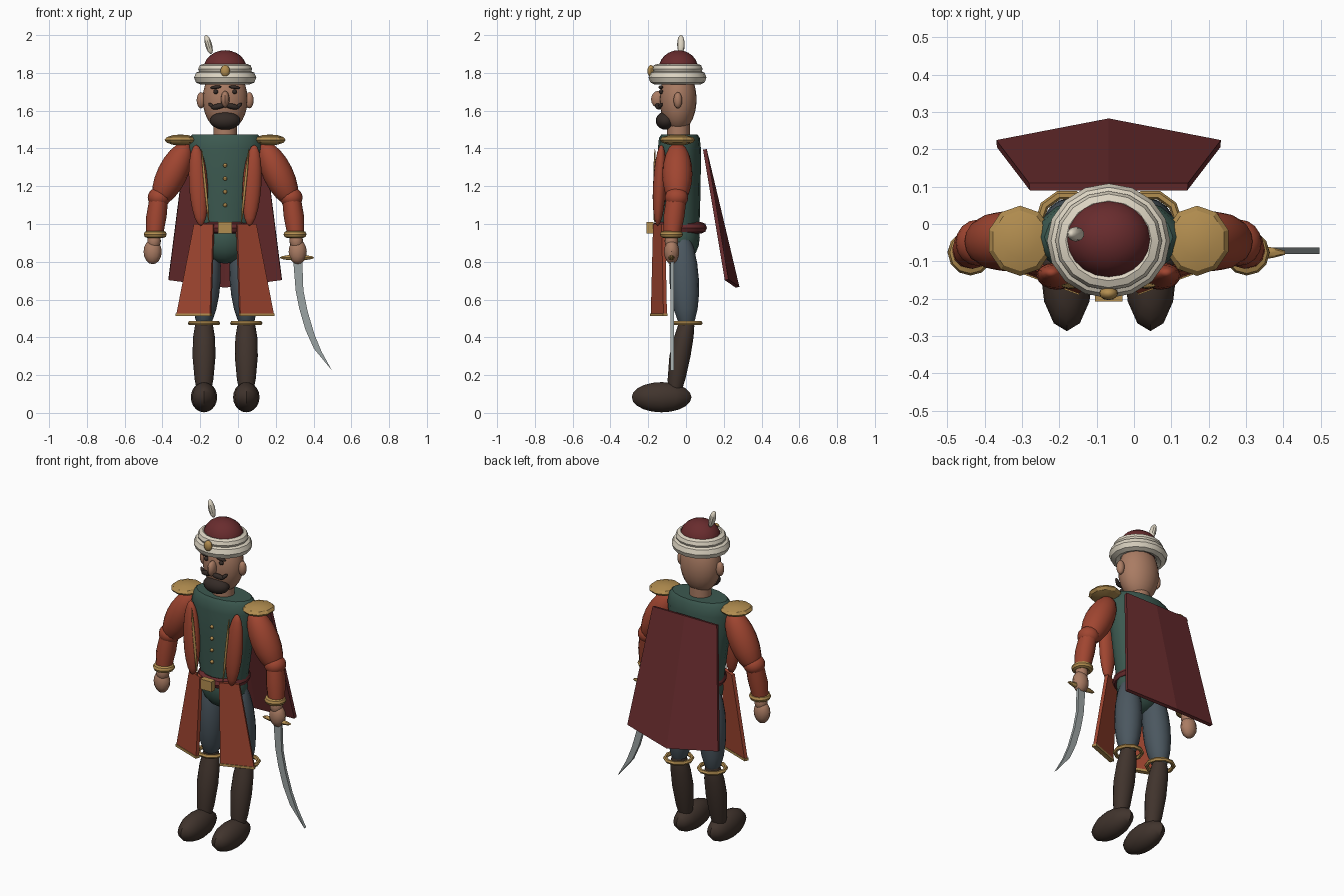
import bpy
import bmesh
import math
from mathutils import Vector, Matrix

if "Cube" in bpy.data.objects:
    bpy.data.objects.remove(bpy.data.objects["Cube"], do_unlink=True)

MID = Vector((-0.068, 0, 0))  # body axis, all x below are measured from it


def paint(name, r, g, b):
    m = bpy.data.materials.new(name)
    m.use_nodes = True
    m.diffuse_color = (r, g, b, 1)
    m.node_tree.nodes["Principled BSDF"].inputs["Base Color"].default_value = (r, g, b, 1)
    return m


red = paint("coat red", 0.35, 0.06, 0.03)
green = paint("vest green", 0.045, 0.10, 0.08)
gold = paint("gold", 0.45, 0.27, 0.08)
white = paint("turban white", 0.72, 0.66, 0.54)
maroon = paint("maroon", 0.14, 0.025, 0.027)
skin = paint("skin", 0.40, 0.20, 0.125)
brown = paint("boot brown", 0.052, 0.034, 0.026)
slate = paint("trouser slate", 0.07, 0.095, 0.115)
steel = paint("steel", 0.33, 0.37, 0.37)
dark = paint("hair dark", 0.035, 0.024, 0.02)


def finish(bm, name, mat, angle=35):
    bmesh.ops.recalc_face_normals(bm, faces=bm.faces)
    mesh = bpy.data.meshes.new(name)
    bm.to_mesh(mesh)
    bm.free()
    ob = bpy.data.objects.new(name, mesh)
    bpy.context.collection.objects.link(ob)
    mesh.materials.append(mat)
    for o in bpy.context.selected_objects:
        o.select_set(False)
    ob.select_set(True)
    bpy.context.view_layer.objects.active = ob
    if angle:
        bpy.ops.object.shade_smooth_by_angle(angle=math.radians(angle))
    return ob


def ball(name, mat, loc, radii, turn=None, seg=16, rings=10, angle=35):
    bm = bmesh.new()
    bmesh.ops.create_uvsphere(bm, u_segments=seg, v_segments=rings, radius=1)
    rot = turn or Matrix.Identity(4)
    bm.transform(Matrix.Translation(MID + Vector(loc)) @ rot @ Matrix.Diagonal((*radii, 1)))
    return finish(bm, name, mat, angle)


def limb(name, mat, a, b, width, depth=None):
    # ellipsoid whose poles lie at a and b
    a, b = Vector(a), Vector(b)
    d = b - a
    turn = Vector((0, 0, -1)).rotation_difference(d).to_matrix().to_4x4()
    return ball(name, mat, (a + b) / 2, (width, depth or width, d.length / 2), turn)


def loft(name, mat, rings, seg=16):
    # capped stack of ellipses: (x, y, z, x radius, y radius)
    bm = bmesh.new()
    rows = []
    for x, y, z, rx, ry in rings:
        turns = [math.tau * i / seg for i in range(seg)]
        rows.append([bm.verts.new(MID + Vector((x + rx * math.cos(t), y + ry * math.sin(t), z)))
                     for t in turns])
    for p, q in zip(rows, rows[1:]):
        for i in range(seg):
            j = (i + 1) % seg
            bm.faces.new((p[i], p[j], q[j], q[i]))
    bm.faces.new(rows[0])
    bm.faces.new(rows[-1])
    return finish(bm, name, mat)


def ring(name, mat, loc, major, minor, scale=(1, 1, 1), seg=16, sides=8):
    bpy.ops.mesh.primitive_torus_add(major_radius=major, minor_radius=minor,
                                     major_segments=seg, minor_segments=sides,
                                     location=MID + Vector(loc))
    ob = bpy.context.object
    ob.name = name
    ob.scale = scale
    ob.data.materials.append(mat)
    bpy.ops.object.shade_smooth_by_angle(angle=math.radians(35))
    return ob


def sheet(name, mat, left, right, thick):
    # strip of quads between two edges, thickened
    bm = bmesh.new()
    l = [bm.verts.new(MID + Vector(p)) for p in left]
    r = [bm.verts.new(MID + Vector(p)) for p in right]
    for i in range(len(l) - 1):
        bm.faces.new((l[i], r[i], r[i + 1], l[i + 1]))
    bmesh.ops.remove_doubles(bm, verts=bm.verts, dist=0.0001)
    ob = finish(bm, name, mat, None)
    mod = ob.modifiers.new("thickness", "SOLIDIFY")
    mod.thickness = thick
    mod.offset = 0
    return ob


def tilt(deg, axis="Y"):
    return Matrix.Rotation(math.radians(deg), 4, axis)


# Torso, pelvis, neck
loft("torso", green, [(0, -0.035, 0.95, 0.135, 0.105), (0, -0.035, 1.1, 0.16, 0.11),
                      (0, -0.035, 1.25, 0.182, 0.113), (0, -0.035, 1.4, 0.2, 0.114),
                      (0, -0.035, 1.455, 0.192, 0.108), (0, -0.035, 1.475, 0.172, 0.095)])
ball("pelvis", green, (0, -0.035, 0.93), (0.14, 0.108, 0.14))
loft("neck", skin, [(0, -0.04, 1.44, 0.063, 0.06), (0, -0.04, 1.56, 0.063, 0.06)])

# Belt, buckle, buttons
ring("belt", maroon, (0, -0.036, 0.98), 0.117, 0.03)
bm = bmesh.new()
bmesh.ops.create_cube(bm, size=1)
bm.transform(Matrix.Translation(MID + Vector((0, -0.19, 0.98))) @ Matrix.Diagonal((0.074, 0.036, 0.06, 1)))
finish(bm, "buckle", gold, None)
for i in range(4):
    ball("button", gold, (0, -0.15, 1.1 + 0.07 * i), (0.011, 0.011, 0.011), seg=8, rings=6)

# Head and face
ball("head", skin, (0, -0.042, 1.66), (0.119, 0.098, 0.17), seg=20, rings=14)
ball("nose", skin, (0, -0.147, 1.66), (0.023, 0.038, 0.045), seg=12, rings=8)
ball("beard", dark, (0, -0.108, 1.547), (0.08, 0.052, 0.048))

# Headdress
ring("turban_lower", white, (0, -0.045, 1.775), 0.128, 0.037, (1, 0.93, 1))
ring("turban_upper", white, (0, -0.045, 1.82), 0.115, 0.028, (1, 0.93, 1))
ball("cap", maroon, (0, -0.04, 1.82), (0.115, 0.105, 0.1), seg=20, rings=12)
ball("turban_jewel", gold, (0, -0.186, 1.81), (0.025, 0.018, 0.032), seg=12, rings=8)
ball("plume", white, (-0.088, -0.027, 1.95), (0.019, 0.02, 0.053), tilt(-16), 10, 8)

for s, side in ((1, "left"), (-1, "right")):
    def part(text):
        return side + "_" + text

    # Face features
    ball(part("ear"), skin, (s * 0.128, -0.043, 1.655), (0.023, 0.023, 0.043), seg=12, rings=8)
    ball(part("eye"), dark, (s * 0.05, -0.132, 1.7), (0.013, 0.012, 0.012), seg=10, rings=8)
    ball(part("eyebrow"), dark, (s * 0.05, -0.134, 1.724), (0.032, 0.012, 0.009), tilt(s * 6), 10, 8)
    limb(part("moustache"), dark, (0, -0.155, 1.63), (s * 0.075, -0.14, 1.615), 0.015)
    limb(part("moustache_tip"), dark, (s * 0.055, -0.145, 1.61), (s * 0.088, -0.128, 1.64), 0.01)

    # Arm
    limb(part("upper_arm"), red, (s * 0.2, -0.045, 1.43), (s * 0.36, -0.047, 1.1), 0.08)
    ball(part("elbow"), red, (s * 0.35, -0.05, 1.14), (0.06, 0.062, 0.055))
    loft(part("forearm"), red, [(s * 0.375, -0.075, 0.93, 0.044, 0.044),
                                (s * 0.364, -0.064, 1.04, 0.054, 0.056),
                                (s * 0.352, -0.052, 1.13, 0.05, 0.054)], 12)
    ring(part("cuff"), gold, (s * 0.37, -0.077, 0.945), 0.042, 0.019, seg=12)
    limb(part("wrist"), skin, (s * 0.373, -0.077, 0.96), (s * 0.38, -0.077, 0.86), 0.036)
    ball(part("hand"), skin, (s * 0.384, -0.076, 0.853), (0.048, 0.04, 0.066), seg=12, rings=8)
    ball(part("epaulette"), gold, (s * 0.237, -0.045, 1.445), (0.088, 0.094, 0.029),
         seg=10, rings=6, angle=25)

    # Coat front and its gold edge
    limb(part("lapel"), red, (s * 0.155, -0.13, 1.42), (s * 0.128, -0.15, 0.99), 0.05, 0.035)
    limb(part("lapel_trim"), gold, (s * 0.125, -0.165, 1.4), (s * 0.085, -0.168, 1.0), 0.007)

    # Coat skirt with hem
    sheet(part("skirt"), red, [(s * 0.06, -0.165, 1.0), (s * 0.077, -0.177, 0.52)],
          [(s * 0.162, -0.12, 1.0), (s * 0.255, -0.11, 0.52)], 0.02)
    sheet(part("skirt_hem"), gold, [(s * 0.075, -0.178, 0.526), (s * 0.075, -0.178, 0.512)],
          [(s * 0.258, -0.11, 0.526), (s * 0.258, -0.11, 0.512)], 0.026)

    # Leg and boot
    limb(part("thigh"), slate, (s * 0.085, -0.025, 0.97), (s * 0.115, 0.005, 0.44), 0.076, 0.078)
    loft(part("boot_shaft"), brown, [(s * 0.112, -0.06, 0.11, 0.036, 0.035),
                                     (s * 0.112, -0.05, 0.18, 0.05, 0.047),
                                     (s * 0.112, -0.032, 0.3, 0.061, 0.056),
                                     (s * 0.112, -0.012, 0.4, 0.058, 0.052),
                                     (s * 0.112, 0, 0.46, 0.048, 0.044),
                                     (s * 0.112, 0.004, 0.51, 0.034, 0.034)])
    ring(part("boot_cuff"), gold, (s * 0.112, 0.006, 0.475), 0.074, 0.012, seg=10, sides=6)
    ball(part("foot"), brown, (s * 0.112, -0.129, 0.083), (0.07, 0.158, 0.08), seg=12, rings=10)

# Cape folded along its middle
top, low = (0, 0.1, 1.395), (0, 0.273, 0.665)
sheet("cape", maroon, [(-0.212, 0.1, 1.395), top, (0.212, 0.1, 1.395)],
      [(-0.3, 0.215, 0.705), low, (0.3, 0.215, 0.705)], 0.02)

# Curved sword
ball("sword_guard", gold, (0.38, -0.077, 0.822), (0.097, 0.018, 0.015), seg=10, rings=6)
inner = [(0.362, 0.84), (0.362, 0.79), (0.373, 0.65), (0.393, 0.55), (0.425, 0.44), (0.47, 0.34), (0.565, 0.225)]
outer = [(0.409, 0.84), (0.409, 0.79), (0.414, 0.65), (0.436, 0.54), (0.473, 0.415), (0.51, 0.325), (0.565, 0.225)]
sheet("sword_blade", steel, [(x, -0.072, z) for x, z in inner],
      [(x, -0.072, z) for x, z in outer], 0.018)
